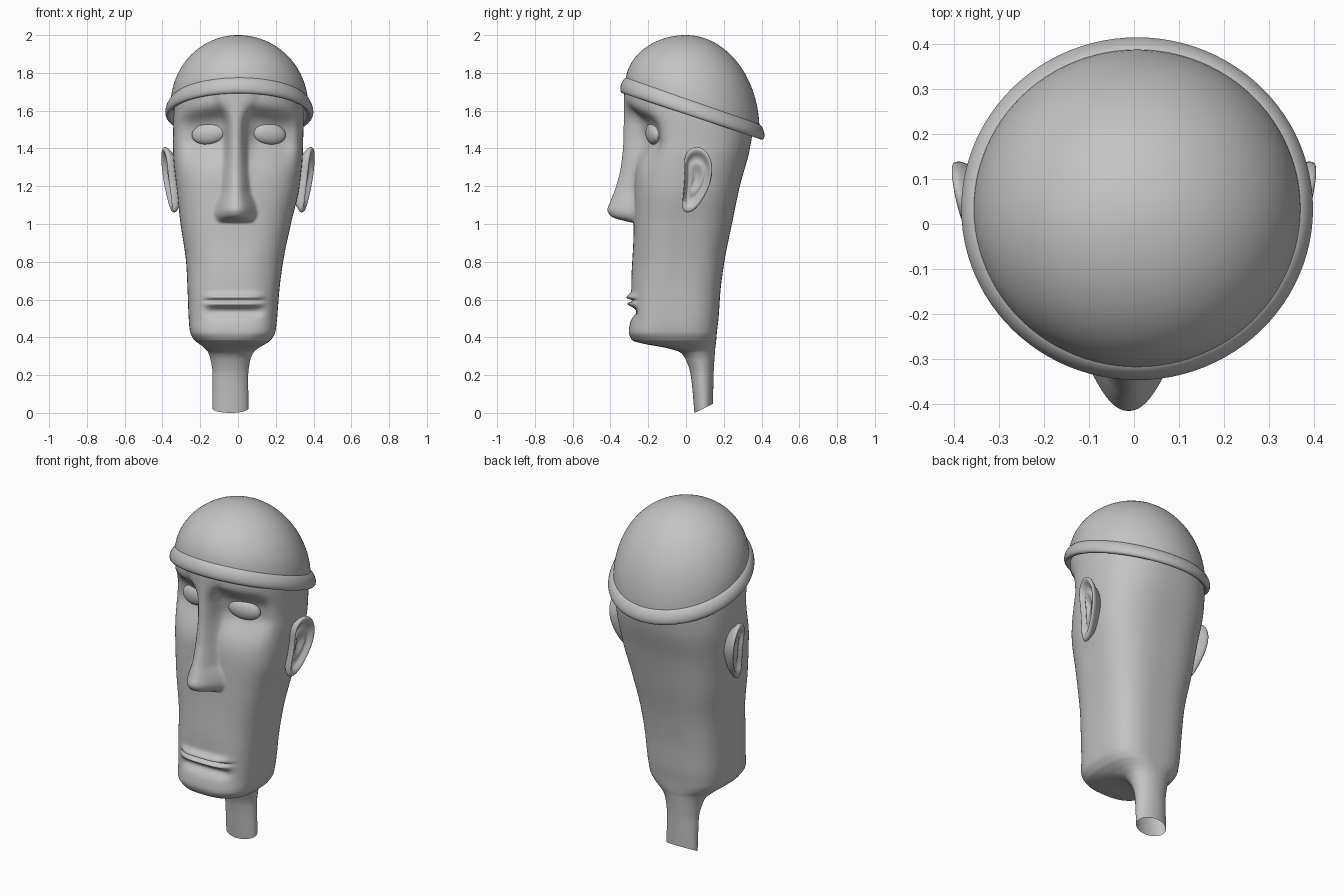
import bpy, bmesh, math
from mathutils import Matrix, Vector

if "Cube" in bpy.data.objects:
    bpy.data.objects.remove(bpy.data.objects["Cube"])

stone = bpy.data.materials.new("plain_grey")
stone.diffuse_color = (0.55, 0.55, 0.55, 1)
stone.use_nodes = True
stone.node_tree.nodes["Principled BSDF"].inputs["Base Color"].default_value = stone.diffuse_color


def loft(name, rings, cap_end=False, subsurf=0, closed=False):
    """Skin a list of equal-length closed rings into a smooth object."""
    bm = bmesh.new()
    rows = [[bm.verts.new(p) for p in ring] for ring in rings]
    n = len(rows[0])
    pairs = list(zip(rows, rows[1:])) + ([(rows[-1], rows[0])] if closed else [])
    for a, b in pairs:
        for i in range(n):
            j = (i + 1) % n
            bm.faces.new((a[i], a[j], b[j], b[i]))
    if cap_end:
        bm.faces.new(rows[-1])
    bmesh.ops.recalc_face_normals(bm, faces=bm.faces)
    return finish(name, bm, subsurf)


def finish(name, bm, subsurf=0):
    me = bpy.data.meshes.new(name)
    bm.to_mesh(me)
    bm.free()
    me.materials.append(stone)
    me.polygons.foreach_set("use_smooth", [True] * len(me.polygons))
    ob = bpy.data.objects.new(name, me)
    bpy.context.collection.objects.link(ob)
    if subsurf:
        m = ob.modifiers.new("smooth", "SUBSURF")
        m.levels = m.render_levels = subsurf
    return ob


def curve(pts, z):
    """Monotone cubic interpolation through (z, value) pairs."""
    n = len(pts)
    if z <= pts[0][0]:
        return pts[0][1]
    if z >= pts[-1][0]:
        return pts[-1][1]
    d = [(pts[i + 1][1] - pts[i][1]) / (pts[i + 1][0] - pts[i][0]) for i in range(n - 1)]

    def slope(i):
        if i == 0 or i == n - 1:
            return d[min(i, n - 2)]
        a, b = d[i - 1], d[i]
        return 0 if a * b <= 0 else 2 * a * b / (a + b)
    i = max(k for k in range(n - 1) if pts[k][0] <= z)
    h = pts[i + 1][0] - pts[i][0]
    t = (z - pts[i][0]) / h
    return ((1 + 2 * t) * (1 - t) ** 2 * pts[i][1] + t * (1 - t) ** 2 * h * slope(i)
            + t * t * (3 - 2 * t) * pts[i + 1][1] + t * t * (t - 1) * h * slope(i + 1))


# Head and neck sections: z, centre x, half width, front y, back y, squareness
SECTIONS = [
    (0.00, -.040, .095, .045, .142, 2.0), (0.20, -.040, .094, .025, .146, 2.0),
    (0.28, -.040, .105, .000, .150, 2.1), (0.32, -.038, .120, -.030, .153, 2.2),
    (0.345, -.034, .145, -.11, .155, 2.4), (0.365, -.030, .175, -.22, .158, 2.6),
    (0.385, -.029, .202, -.285, .160, 2.8), (0.43, -.028, .226, -.303, .164, 3.0),
    (0.50, -.027, .234, -.293, .172, 3.0), (0.65, -.024, .243, -.285, .183, 3.0),
    (0.80, -.018, .257, -.278, .203, 2.9), (1.00, -.012, .292, -.277, .243, 2.8),
    (1.20, .000, .326, -.275, .285, 2.7), (1.40, .000, .344, -.275, .338, 2.5),
    (1.55, .003, .345, -.300, .358, 2.3), (1.68, .005, .333, -.318, .320, 2.1),
    (1.76, .005, .290, -.280, .270, 2.0)]
COLS = [[(r[0], r[k]) for r in SECTIONS] for k in range(1, 6)]
# Nose: ridge line in y, and half width, by height
RIDGE = [(1.005, -.275), (1.03, -.375), (1.045, -.402), (1.075, -.416), (1.12, -.400),
         (1.20, -.370), (1.30, -.345), (1.45, -.331), (1.70, -.328)]
NOSE_W = [(1.005, .10), (1.06, .118), (1.11, .108), (1.18, .082), (1.35, .068),
          (1.52, .065), (1.62, .10), (1.70, .14)]


def gauss(v, s):
    return math.exp(-(v / s) ** 2)


def sculpt(x, y, z):
    """Push the front of the head into sockets, lips and nose."""
    for side in (-1, 1):
        dx = x - side * .165
        dz = z - 1.465 + .15 * side * dx
        fall = gauss(dz, .13) if dz < 0 else math.exp(-(dz / .125) ** 4)
        y += .085 * math.exp(-(dx / .135) ** 4) * fall
    mx = math.exp(-((x + .02) / .145) ** 6)
    y += mx * (-.030 * gauss(z - .608, .022) - .022 * gauss(z - .575, .016)
               + .034 * gauss(z - .595, .009) + .028 * gauss(z - .535, .030)
               - .008 * gauss(z - .75, .12))
    if 1.005 < z < 1.72:
        t = abs(x + .012) / curve(NOSE_W, z)
        if t < 1:
            ridge = curve(RIDGE, z)
            y += min(0, ridge - y) * (1 - t ** 2.2) ** 1.5
    return y


# Head
N = 220
heights = []
for a, b in zip(SECTIONS, SECTIONS[1:]):
    k = max(8, math.ceil((b[0] - a[0]) / .007))
    heights += [a[0] + (b[0] - a[0]) * i / k for i in range(k)]
rings = []
for z in heights + [SECTIONS[-1][0]]:
    cx, hx, yf, yb, n = (curve(c, z) for c in COLS)
    ring = []
    for i in range(N):
        c, s = math.cos(2 * math.pi * i / N), math.sin(2 * math.pi * i / N)
        r = (abs(c) ** n + abs(s) ** n) ** (-1 / n)
        x, y = cx + hx * r * c, (yf + yb) / 2 + (yb - yf) / 2 * r * s
        if s < 0 and z > .45:
            y = y + (sculpt(x, y, z) - y) * min(1, -s * 3)
        # slanted cut at the foot of the neck
        ring.append((x, y, z + max(0, 1 - z / .12) * .5 * (y - .045)))
    rings.append(ring)
head = loft("head_and_neck", rings)

# Eyes
front = [v.co for v in head.data.vertices if v.co.y < 0]
for side, name in ((-1, "eye_left"), (1, "eye_right")):
    ex, ez = side * .16 + .004, 1.478
    ey = min(front, key=lambda p: (p.x - ex) ** 2 + (p.z - ez) ** 2).y
    bm = bmesh.new()
    bmesh.ops.create_uvsphere(bm, u_segments=40, v_segments=24, radius=1)
    mat = (Matrix.Translation((ex, ey + .004, ez))
           @ Matrix.Rotation(side * .25, 4, 'Z') @ Matrix.Rotation(side * .13, 4, 'Y')
           @ Matrix.Diagonal((.092, .034, .056, 1)))
    bmesh.ops.transform(bm, matrix=mat, verts=bm.verts)
    finish(name, bm)


# Cap: tilted rim with a dome above and a rolled band around it
def rim(a):
    x, y = .365 * math.cos(a) + .007, .355 * math.sin(a) + .034
    return Vector((x, y, 1.618 - .345 * (y - .034)))


M = 96
angles = [2 * math.pi * i / M for i in range(M)]
dome = []
for k in range(33):
    phi = math.radians(92) * (1 - k / 32) + .01 * k / 32
    ring = []
    for a in angles:
        p = rim(a)
        ring.append((p.x * math.sin(phi), p.y * math.sin(phi),
                     p.z + (2.0 - p.z) * math.cos(phi)))
    dome.append(ring)
loft("cap_dome", dome, cap_end=True)

band = []
for k in range(20):
    b = 2 * math.pi * k / 20
    ring = []
    for a in angles:
        out = .024 * math.cos(b) - .012 * math.sin(b)
        p = rim(a) + Vector((math.cos(a), math.sin(a), 0)) * out
        ring.append((p.x, p.y, p.z - .006 + .043 * math.sin(b)))
    band.append(ring)
loft("cap_band", band, closed=True)

# Ears: outline in (y, z), lofted from root to rim to hollow
OUTLINE = [(-.015, 1.36), (.03, 1.41), (.085, 1.41), (.13, 1.36), (.145, 1.28), (.125, 1.2),
           (.09, 1.13), (.05, 1.075), (.01, 1.055), (-.025, 1.07), (-.015, 1.16), (-.005, 1.27)]
STEPS = [(.5, -.10), (.72, -.045), (.95, -.018), (1.02, 0), (.95, .014), (.82, .010),
         (.70, -.010), (.55, -.014), (.45, -.004), (.3, -.012), (.1, -.022)]
for side, name in ((-1, "ear_left"), (1, "ear_right")):
    rings = []
    for scale, depth in STEPS:
        ring = []
        for oy, oz in OUTLINE:
            y, z = .055 + (oy - .055) * scale, 1.25 + (oz - 1.25) * scale
            x = .367 + .22 * (y - .05) + .11 * (z - 1.24) + depth
            ring.append((side * x, y, z))
        rings.append(ring)
    loft(name, rings, cap_end=True, subsurf=2)
